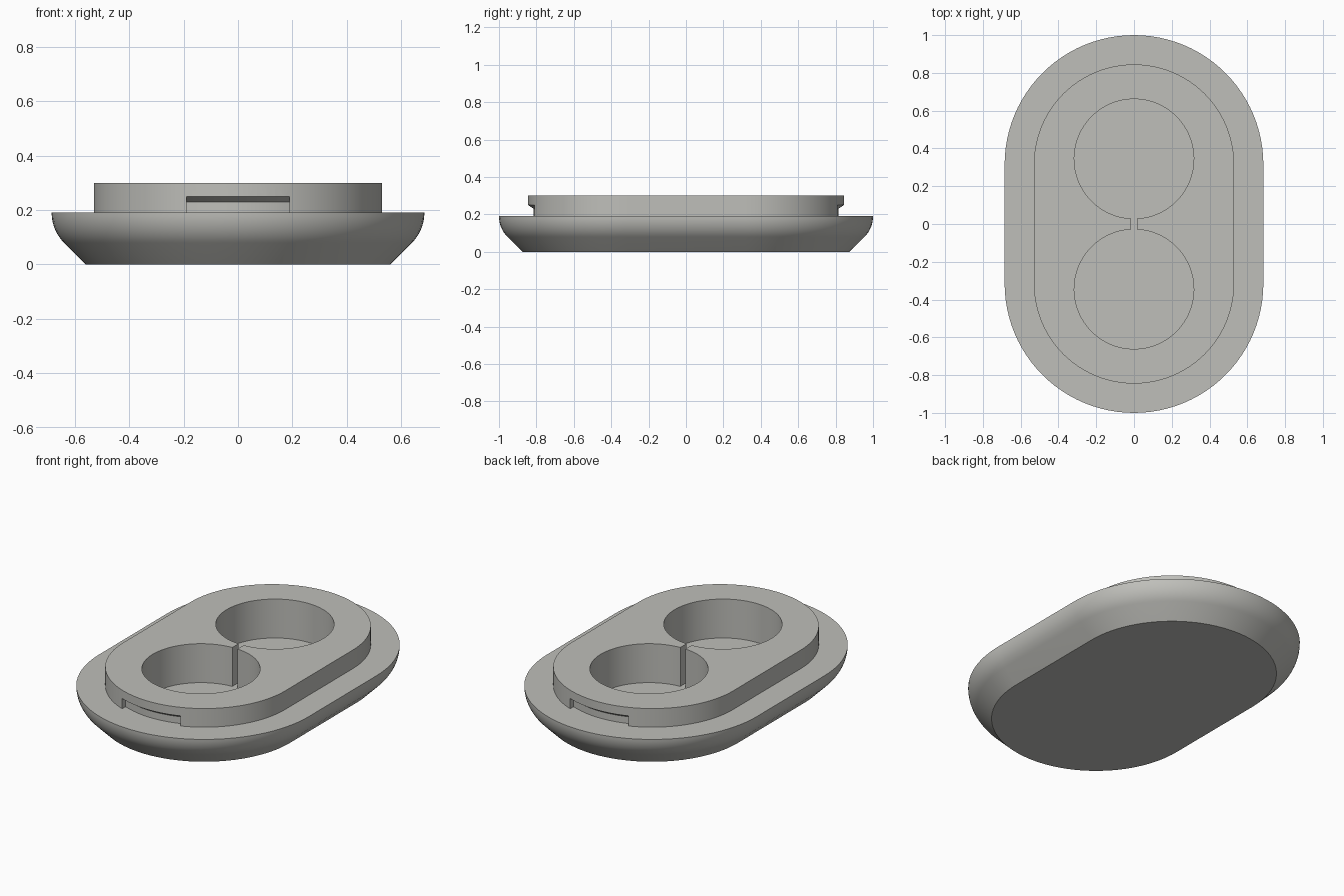
import bpy, bmesh, math

if "Cube" in bpy.data.objects:
    bpy.data.objects.remove(bpy.data.objects["Cube"])

HALF = 0.315          # half of the straight side length
LEDGE, TOP, FLOOR = 0.19, 0.30, 0.07
SEG = 48              # segments per half-round end

grey = bpy.data.materials.new("warm_grey")
grey.diffuse_color = (0.52, 0.52, 0.49, 1)
grey.use_nodes = True
grey.node_tree.nodes["Principled BSDF"].inputs["Base Color"].default_value = grey.diffuse_color


def stadium(r, z):
    """Closed outline with two half-round ends along y."""
    pts = []
    for start, cy in ((0, HALF), (math.pi, -HALF)):
        for i in range(SEG + 1):
            a = start + math.pi * i / SEG
            pts.append((r * math.cos(a), cy + r * math.sin(a), z))
    return pts


def loft(name, loops):
    """Skin a stack of closed loops and cap both ends."""
    bm = bmesh.new()
    rows = [[bm.verts.new(p) for p in loop] for loop in loops]
    n = len(rows[0])
    for a, b in zip(rows, rows[1:]):
        for i in range(n):
            j = (i + 1) % n
            bm.faces.new((a[i], a[j], b[j], b[i]))
    bm.faces.new(rows[0][::-1])
    bm.faces.new(rows[-1])
    bmesh.ops.recalc_face_normals(bm, faces=bm.faces)
    mesh = bpy.data.meshes.new(name)
    bm.to_mesh(mesh)
    bm.free()
    mesh.materials.append(grey)
    ob = bpy.data.objects.new(name, mesh)
    bpy.context.collection.objects.link(ob)
    return ob


# Body: 45 degree flare, rounded upper side, flat ledge, raised platform
R = 0.157
profile = [(0.56, 0)]
for i in range(11):
    a = math.radians(45 * (1 - i / 10))
    profile.append((0.685 - R * (1 - math.cos(a)), LEDGE - R * math.sin(a)))
profile += [(0.53, LEDGE), (0.53, TOP)]
body = loft("case_body", [stadium(r, z) for r, z in profile])

# Two round pockets joined by a narrow slot, as one outline
PR, PY, SLOT = 0.3165, 0.345, 0.017
gap = math.asin(SLOT / PR)
outline = []
for cy, start in ((PY, -math.pi / 2), (-PY, math.pi / 2)):
    for i in range(97):
        a = start + gap + (2 * math.pi - 2 * gap) * i / 96
        outline.append((PR * math.cos(a), cy + PR * math.sin(a)))
cutters = [loft("pocket_cutter", [[(x, y, z) for x, y in outline]
                                  for z in (FLOOR, TOP + 0.1)])]

# Finger notches in both ends, with a sloped ceiling
section = [(0.50, LEDGE), (0.60, LEDGE), (0.60, 0.268), (0.56, 0.268),
           (0.53, 0.25), (0.50, 0.23)]
section[2:4] = [(0.60, 0.25)]
for side, name in ((-1, "front_notch_cutter"), (1, "back_notch_cutter")):
    loops = []
    for i in range(17):
        x = -0.19 + 0.38 * i / 16
        loops.append([(x, side * (HALF + math.sqrt(r * r - x * x)), z)
                      for r, z in section])
    cutters.append(loft(name, loops))

# Cut, then remove the cutters
bpy.context.view_layer.objects.active = body
body.select_set(True)
for c in cutters:
    c.hide_render = True
    m = body.modifiers.new(c.name, 'BOOLEAN')
    m.operation, m.solver, m.object = 'DIFFERENCE', 'EXACT', c
    bpy.ops.object.modifier_apply(modifier=m.name)
    bpy.data.objects.remove(c)

bpy.ops.object.shade_smooth_by_angle(angle=math.radians(30))
